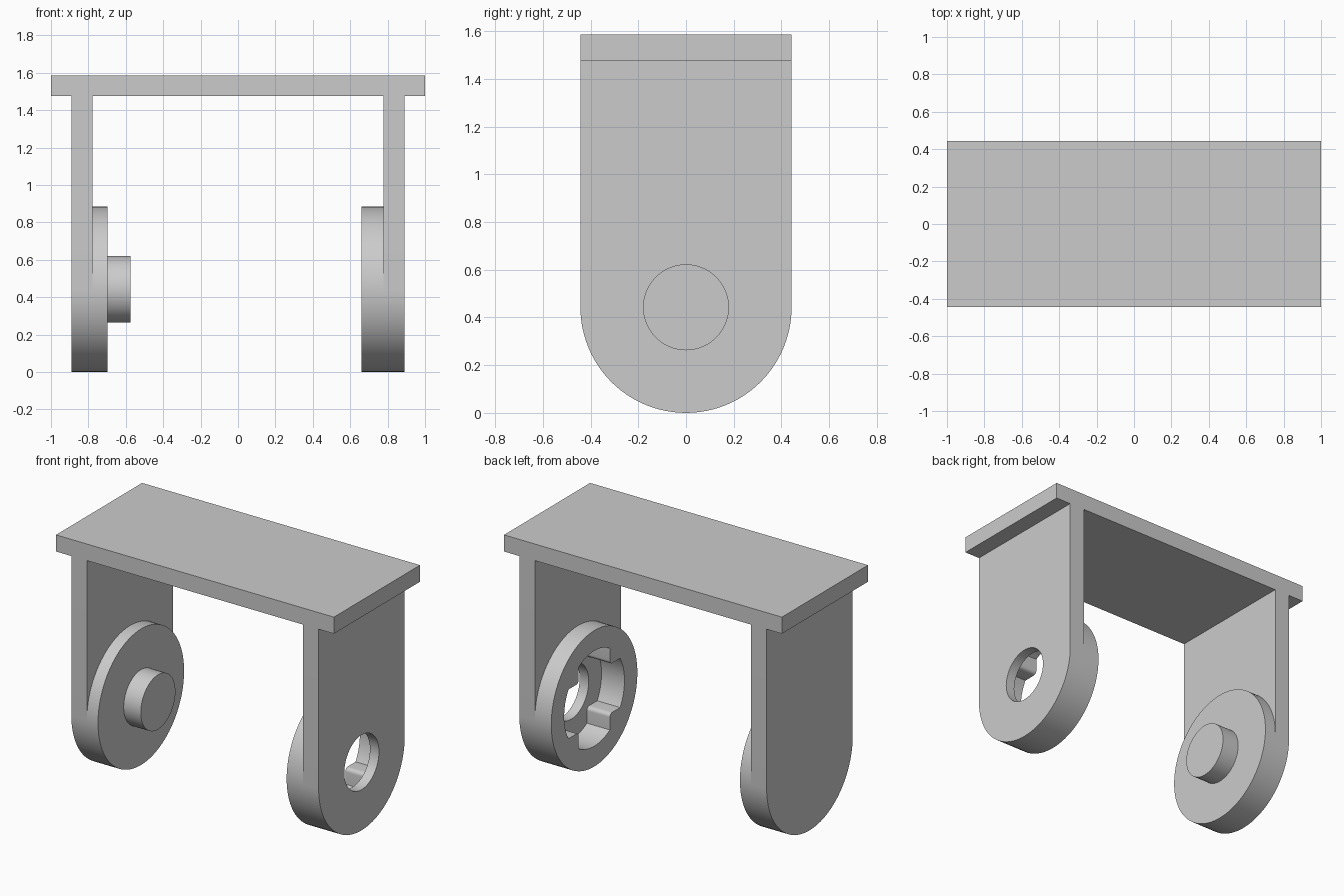
import bpy, bmesh, math

cube = bpy.data.objects.get("Cube")
if cube:
    bpy.data.objects.remove(cube, do_unlink=True)

# Main dimensions
R = 0.4425            # half depth, also the radius of the rounded leg ends
TOP, UNDER = 1.585, 1.477
LEG_IN, LEG_OUT = 0.778, 0.89
SEG = 96

grey = bpy.data.materials.new("light_grey")
grey.use_nodes = True
colour = (0.6, 0.6, 0.6, 1)
grey.diffuse_color = colour
grey.node_tree.nodes["Principled BSDF"].inputs["Base Color"].default_value = colour


def arc(radius, start, end, steps, cy=0, cz=R):
    """Points on an arc in the y-z plane, angles in degrees."""
    angles = [math.radians(start + (end - start) * i / steps) for i in range(steps + 1)]
    return [(cy + radius * math.cos(a), cz + radius * math.sin(a)) for a in angles]


def circle(radius):
    return arc(radius, 0, 360, SEG)[:-1]


def prism(name, profile, x0, x1):
    """Extrude a y-z profile from x0 to x1."""
    bm = bmesh.new()
    face = bm.faces.new([bm.verts.new((x0, y, z)) for y, z in profile])
    out = bmesh.ops.extrude_face_region(bm, geom=[face])
    moved = [v for v in out["geom"] if isinstance(v, bmesh.types.BMVert)]
    bmesh.ops.translate(bm, verts=moved, vec=(x1 - x0, 0, 0))
    bmesh.ops.recalc_face_normals(bm, faces=bm.faces)
    mesh = bpy.data.meshes.new(name)
    bm.to_mesh(mesh)
    bm.free()
    mesh.materials.append(grey)
    obj = bpy.data.objects.new(name, mesh)
    bpy.context.collection.objects.link(obj)
    return obj


def activate(obj):
    bpy.ops.object.select_all(action="DESELECT")
    obj.select_set(True)
    bpy.context.view_layer.objects.active = obj


def cut(obj, cutter):
    activate(obj)
    mod = obj.modifiers.new("cut", "BOOLEAN")
    mod.operation = "DIFFERENCE"
    mod.solver = "EXACT"
    mod.object = cutter
    bpy.ops.object.modifier_apply(modifier=mod.name)


def cross_profile(radius, half, fillet):
    """Round-ended cross with softened inner corners."""
    a = math.degrees(math.asin(half / radius))
    c = half + fillet
    points = []
    for turn in range(4):
        arm = arc(radius, -a, a, 16, 0, 0) + arc(fillet, 270, 180, 6, c, c)
        t = turn * math.pi / 2
        points += [(y * math.cos(t) - z * math.sin(t),
                    y * math.sin(t) + z * math.cos(t) + R) for y, z in arm]
    return points


# Top plate and the two round-ended legs
plate_profile = [(-R, UNDER), (R, UNDER), (R, TOP), (-R, TOP)]
leg_profile = arc(R, 180, 360, SEG // 2) + [(R, UNDER), (-R, UNDER)]
plate = prism("top_plate", plate_profile, -1, 1)
right_leg = prism("right_leg", leg_profile, -LEG_OUT, -LEG_IN)
left_leg = prism("left_leg", leg_profile, LEG_IN, LEG_OUT)

# Round pads, with a pin on the right one
right_pad = prism("right_pad", circle(R), -LEG_IN, -0.698)
left_pad = prism("left_pad", circle(R), 0.66, LEG_IN)
pin = prism("pin", circle(0.178), -0.698, -0.575)

# Cross-shaped socket and through hole on the left side
socket = prism("socket_cutter", cross_profile(0.31, 0.16, 0.025), 0.6, 0.825)
hole = prism("hole_cutter", circle(0.178), 0.7, 1.0)
cut(left_pad, socket)
cut(left_leg, socket)
cut(left_leg, hole)
for cutter in (socket, hole):
    bpy.data.objects.remove(cutter, do_unlink=True)

# Smooth the curved walls, keep the rims sharp
for obj in (right_leg, left_leg, right_pad, left_pad, pin):
    activate(obj)
    bpy.ops.object.shade_smooth_by_angle(angle=math.radians(30))
